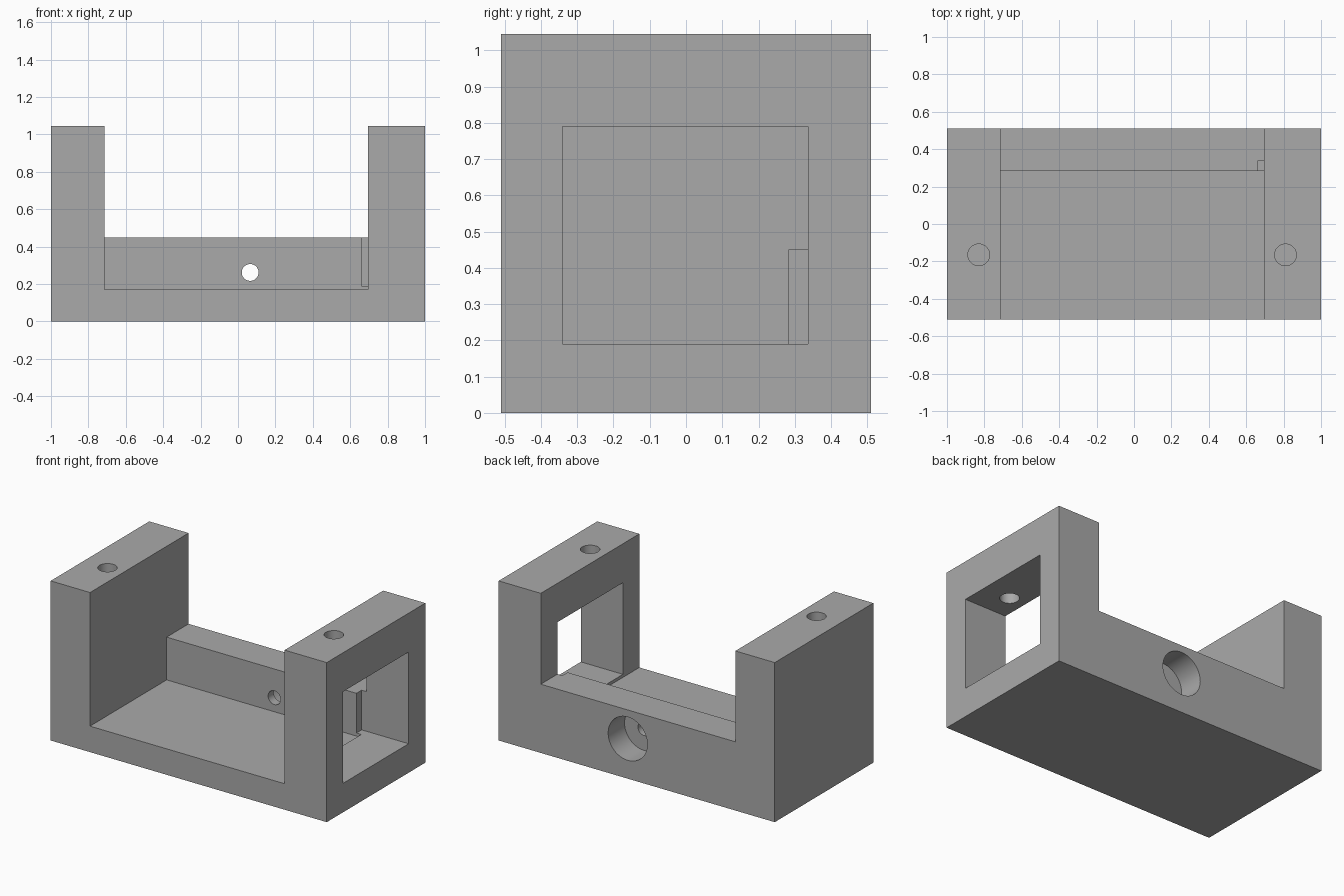
import bpy
import bmesh
from math import pi
from mathutils import Matrix, Vector

cube = bpy.data.objects.get("Cube")
if cube:
    bpy.data.objects.remove(cube, do_unlink=True)

# Single grey material
grey = bpy.data.materials.new("plain_grey")
grey.use_nodes = True
colour = (0.4, 0.4, 0.4, 1)
grey.diffuse_color = colour
grey.node_tree.nodes["Principled BSDF"].inputs["Base Color"].default_value = colour


def add_object(name, bm):
    mesh = bpy.data.meshes.new(name)
    bmesh.ops.recalc_face_normals(bm, faces=bm.faces)
    bm.to_mesh(mesh)
    bm.free()
    mesh.materials.append(grey)
    obj = bpy.data.objects.new(name, mesh)
    bpy.context.collection.objects.link(obj)
    return obj


def box(name, low, high):
    low, high = Vector(low), Vector(high)
    bm = bmesh.new()
    bmesh.ops.create_cube(bm, size=1, matrix=Matrix.Translation((low + high) / 2)
                          @ Matrix.Diagonal((*(high - low), 1)))
    return add_object(name, bm)


def cylinder(name, centre, radius, depth, along_y=False):
    turn = Matrix.Rotation(pi / 2 if along_y else 0, 4, 'X')
    bm = bmesh.new()
    bmesh.ops.create_cone(bm, cap_ends=True, segments=48, radius1=radius, radius2=radius,
                          depth=depth, matrix=Matrix.Translation(centre) @ turn)
    return add_object(name, bm)


def cut(target, cutter):
    mod = target.modifiers.new(cutter.name, 'BOOLEAN')
    mod.operation = 'DIFFERENCE'
    mod.solver = 'EXACT'
    mod.object = cutter
    cutter.hide_render = True
    cutter.hide_set(True)
    cutter.display_type = 'WIRE'


# Solid block that becomes the bracket
D, TOP = 0.51, 1.045
IN_L, IN_R = -0.715, 0.695
WALL_Y, WALL_Z, FLOOR = 0.283, 0.45, 0.17
bracket = box("bracket_body", (-1, -D, 0), (1, D, TOP))

# Open space between the towers, leaving floor and low back wall
cut(bracket, box("upper_gap_cutter", (IN_L, -0.7, WALL_Z), (IN_R, 0.7, 1.3)))
cut(bracket, box("floor_gap_cutter", (IN_L, -0.7, FLOOR), (IN_R, WALL_Y, 0.6)))

# Window through one tower, nicking the end of the back wall
cut(bracket, box("window_cutter", (0.66, -0.34, 0.19), (1.2, 0.337, 0.79)))

# Screw holes down into the tower tops
for side, x in (("right", -0.83), ("left", 0.81)):
    cut(bracket, cylinder(side + "_screw_hole_cutter", (x, -0.165, 1.02), 0.058, 0.5))

# Counterbored hole through the back wall
cut(bracket, cylinder("back_hole_cutter", (0.065, 0.4, 0.262), 0.045, 0.6, True))
cut(bracket, cylinder("counterbore_cutter", (0.065, 0.54, 0.262), 0.142, 0.4, True))

# Smooth the hole walls, keep corners crisp
bpy.context.view_layer.objects.active = bracket
bracket.select_set(True)
for mod in [m.name for m in bracket.modifiers]:
    bpy.ops.object.modifier_apply(modifier=mod)
bpy.ops.object.shade_smooth_by_angle(angle=pi / 6)
